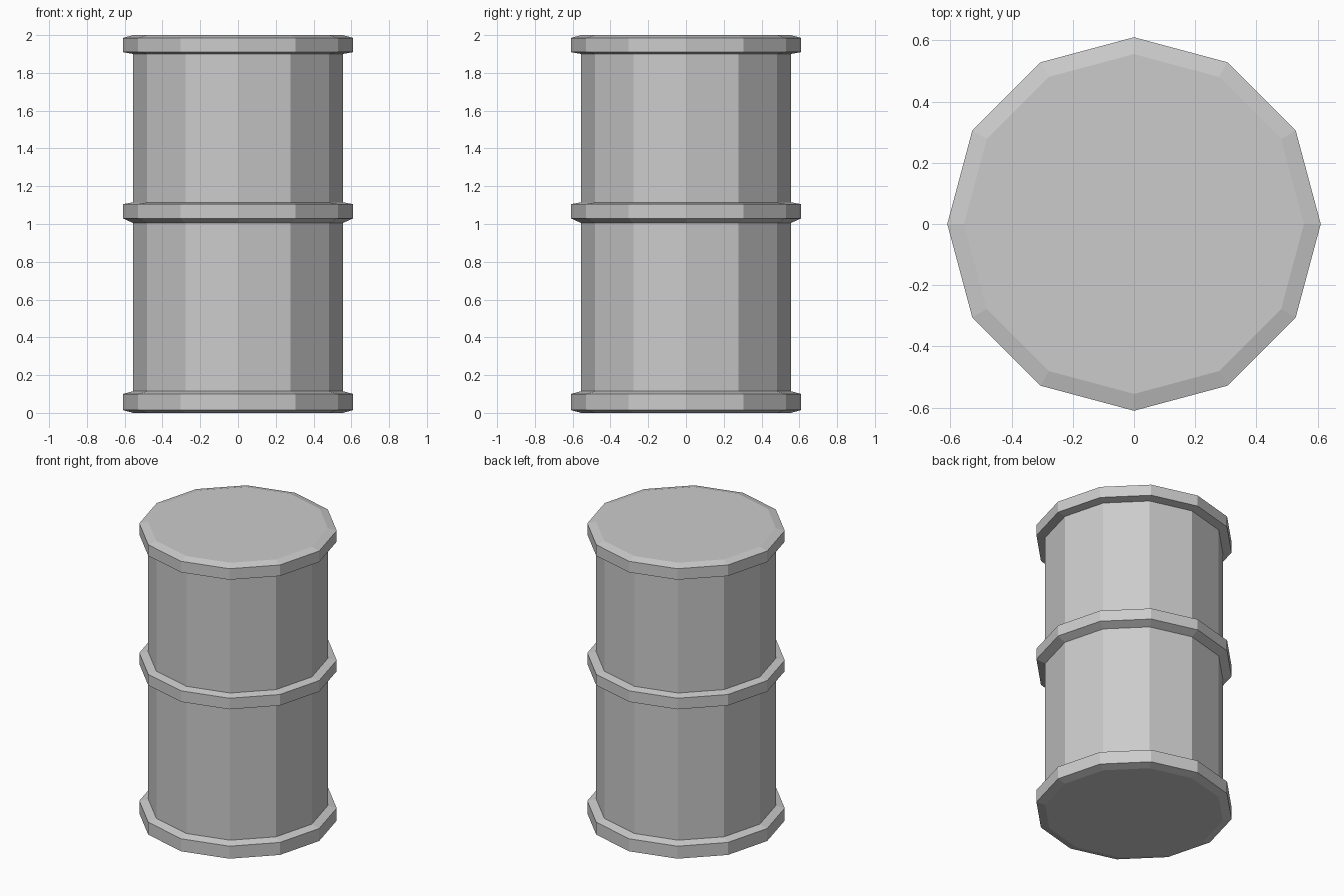
import bpy, bmesh
from math import cos, sin, tau

if "Cube" in bpy.data.objects:
    bpy.data.objects.remove(bpy.data.objects["Cube"])

SIDES = 12
BODY, RIM = 0.555, 0.61

# Barrel outline from bottom to top: (radius, height)
profile = [
    (BODY, 0.0), (RIM, 0.015), (RIM, 0.10), (BODY, 0.115),    # bottom rim
    (BODY, 1.005), (RIM, 1.03), (RIM, 1.105), (BODY, 1.115),  # middle hoop
    (BODY, 1.90), (RIM, 1.91), (RIM, 1.985), (BODY, 2.0),     # top rim
]

bm = bmesh.new()
rings = [[bm.verts.new((r * cos(tau * i / SIDES), r * sin(tau * i / SIDES), z))
          for i in range(SIDES)] for r, z in profile]

# Walls between neighbouring rings
for low, high in zip(rings, rings[1:]):
    for i in range(SIDES):
        j = (i + 1) % SIDES
        bm.faces.new((low[i], low[j], high[j], high[i]))

# Flat bottom and lid
bm.faces.new(rings[0][::-1])
bm.faces.new(rings[-1])

mesh = bpy.data.meshes.new("barrel")
bm.to_mesh(mesh)
bm.free()
bpy.context.collection.objects.link(bpy.data.objects.new("barrel", mesh))
